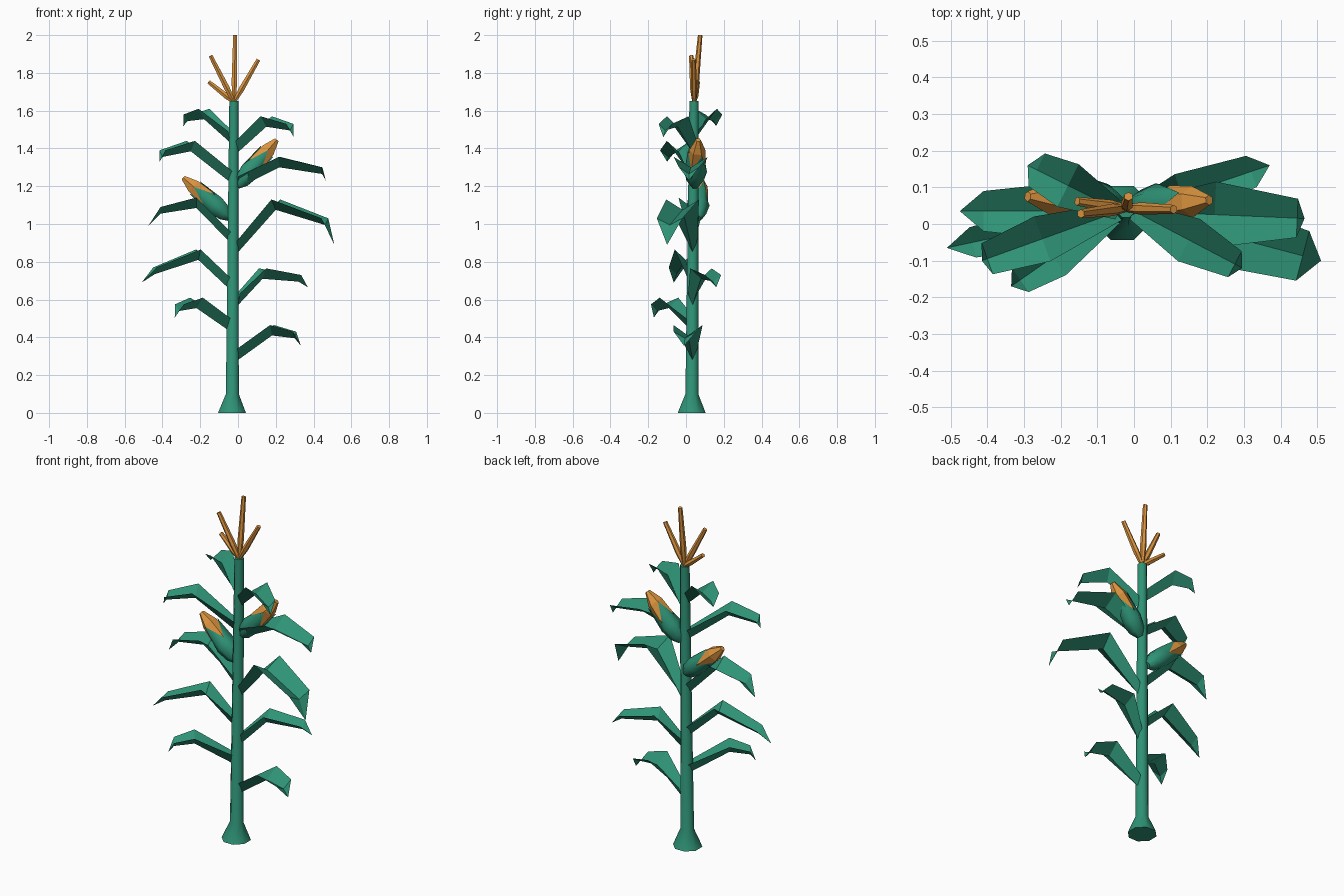
import bpy, bmesh, math
from mathutils import Vector

if "Cube" in bpy.data.objects:
    bpy.data.objects.remove(bpy.data.objects["Cube"])


def material(name, rgb):
    m = bpy.data.materials.new(name)
    m.diffuse_color = (*rgb, 1)
    m.use_nodes = True
    m.node_tree.nodes["Principled BSDF"].inputs["Base Color"].default_value = m.diffuse_color
    return m


GREEN = material("leaf_green", (0.028, 0.29, 0.18))
ORANGE = material("corn_orange", (0.72, 0.30, 0.05))


def make(name, verts, faces, mat, smooth=False):
    me = bpy.data.meshes.new(name)
    me.from_pydata([tuple(v) for v in verts], [], faces)
    me.materials.append(mat)
    bm = bmesh.new()
    bm.from_mesh(me)
    bmesh.ops.recalc_face_normals(bm, faces=bm.faces)
    bm.to_mesh(me)
    bm.free()
    if smooth:
        me.shade_smooth()
    ob = bpy.data.objects.new(name, me)
    bpy.context.collection.objects.link(ob)
    return ob


def tube(name, stations, mat, sides=6, zigzag=0.0, axis=None, smooth=False):
    """Lofted rings: stations = (centre, radius); zigzag shifts alternate rim points along the axis."""
    stations = [(Vector(c), r) for c, r in stations]
    axis = axis or (stations[-1][0] - stations[0][0]).normalized()
    u = axis.cross(Vector((0, 1, 0))).normalized()
    w = axis.cross(u)
    verts, faces = [], []
    for k, (c, r) in enumerate(stations):
        for i in range(sides):
            a = 2 * math.pi * (i + 0.5) / sides
            p = c + r * (math.cos(a) * u + math.sin(a) * w)
            if zigzag and k == len(stations) - 1:
                p += axis * (zigzag if i % 2 else -zigzag)
            verts.append(p)
    for k in range(len(stations) - 1):
        for i in range(sides):
            j = (i + 1) % sides
            faces.append((k * sides + i, k * sides + j, (k + 1) * sides + j, (k + 1) * sides + i))
    faces.append(tuple(range(sides)))
    if not zigzag:
        n = len(verts) - sides
        faces.append(tuple(range(n, n + sides)))
    ob = make(name, verts, faces, mat)
    if smooth:
        for p in ob.data.polygons:
            p.use_smooth = len(p.vertices) == 4
    return ob


# stalk with flared foot
tube("stalk", [((-0.032, 0.03, 0), 0.08), ((-0.03, 0.031, 0.1), 0.037),
               ((-0.022, 0.042, 1.65), 0.026)], GREEN, 8, axis=Vector((0, 0, 1)), smooth=True)


def leaf(name, z0, peak, outer, tip, w1, w2):
    """Folded leaf with raised edges: base, peak, bend and drooping tip."""
    base = Vector((0.0 if tip[0] > 0 else -0.04, 0.035, z0))
    tip = Vector(tip)
    flat = Vector((tip.x - base.x, tip.y - base.y, 0))
    side = Vector((-flat.y, flat.x, 0)).normalized()
    verts = []
    for (x, z), w, fold in (((base.x, z0 + 0.06), 0.025, 0.06), (peak, w1, 0.055), (outer, w2, 0.035)):
        c = base + flat * ((x - base.x) / flat.x)
        c.z = z
        verts += [c + side * w, c - Vector((0, 0, fold)), c - side * w]
    verts.append(tip)
    faces = []
    for k in (0, 3):
        faces += [(k, k + 1, k + 4, k + 3), (k + 1, k + 2, k + 5, k + 4)]
    faces += [(6, 7, 9), (7, 8, 9)]
    ob = make(name, verts, faces, GREEN)
    if ob.data.polygons[0].normal.z < 0:
        ob.data.flip_normals()


LEAVES = [  # base height, peak (x, z), bend (x, z), tip (x, y, z), half widths
    (0.28, (0.18, 0.465), (0.30, 0.43), (0.333, -0.01, 0.355), 0.078, 0.06),
    (0.57, (0.13, 0.765), (0.32, 0.73), (0.37, 0.16, 0.665), 0.06, 0.045),
    (0.85, (0.20, 1.13), (0.46, 1.03), (0.51, -0.10, 0.89), 0.09, 0.07),
    (1.19, (0.22, 1.355), (0.445, 1.30), (0.465, 0.015, 1.23), 0.09, 0.053),
    (1.38, (0.15, 1.57), (0.275, 1.53), (0.295, -0.12, 1.46), 0.065, 0.04),
    (0.43, (-0.22, 0.61), (-0.31, 0.575), (-0.335, -0.17, 0.505), 0.06, 0.04),
    (0.65, (-0.21, 0.865), (-0.44, 0.77), (-0.51, -0.065, 0.69), 0.06, 0.042),
    (0.90, (-0.22, 1.14), (-0.41, 1.09), (-0.475, 0.035, 0.99), 0.075, 0.055),
    (1.22, (-0.25, 1.44), (-0.40, 1.39), (-0.415, -0.10, 1.33), 0.065, 0.045),
    (1.43, (-0.18, 1.61), (-0.265, 1.58), (-0.29, 0.16, 1.52), 0.065, 0.05),
]
for n, spec in enumerate(LEAVES):
    leaf(f"leaf_{n + 1}", *spec)


# corn ears: orange cob inside a husk with pointed rim
def ear(name, a, b):
    a, b = Vector(a), Vector(b)
    at = lambda t, r: (a.lerp(b, t), r)
    tube(name + "_cob", [at(0.3, 0.035), at(0.5, 0.05), at(0.78, 0.043), at(1, 0.014)], ORANGE)
    tube(name + "_husk", [at(0, 0.02), at(0.12, 0.046), at(0.32, 0.06), at(0.6, 0.05)],
         GREEN, 6, zigzag=0.055, smooth=True)


ear("right_ear", (-0.005, 0.045, 1.20), (0.205, 0.065, 1.445))
ear("left_ear", (-0.04, 0.06, 1.03), (-0.29, 0.075, 1.245))

# tassel spikes
for n, tip in enumerate([(-0.015, 0.075, 2.0), (-0.145, 0.028, 1.89), (0.108, 0.04, 1.87), (-0.155, 0.062, 1.752)]):
    root, tip = Vector((-0.021, 0.043, 1.645)), Vector(tip)
    tube(f"tassel_{n + 1}", [(root, 0.01), (root.lerp(tip, 0.3), 0.017), (tip, 0.012)], ORANGE, 6)
